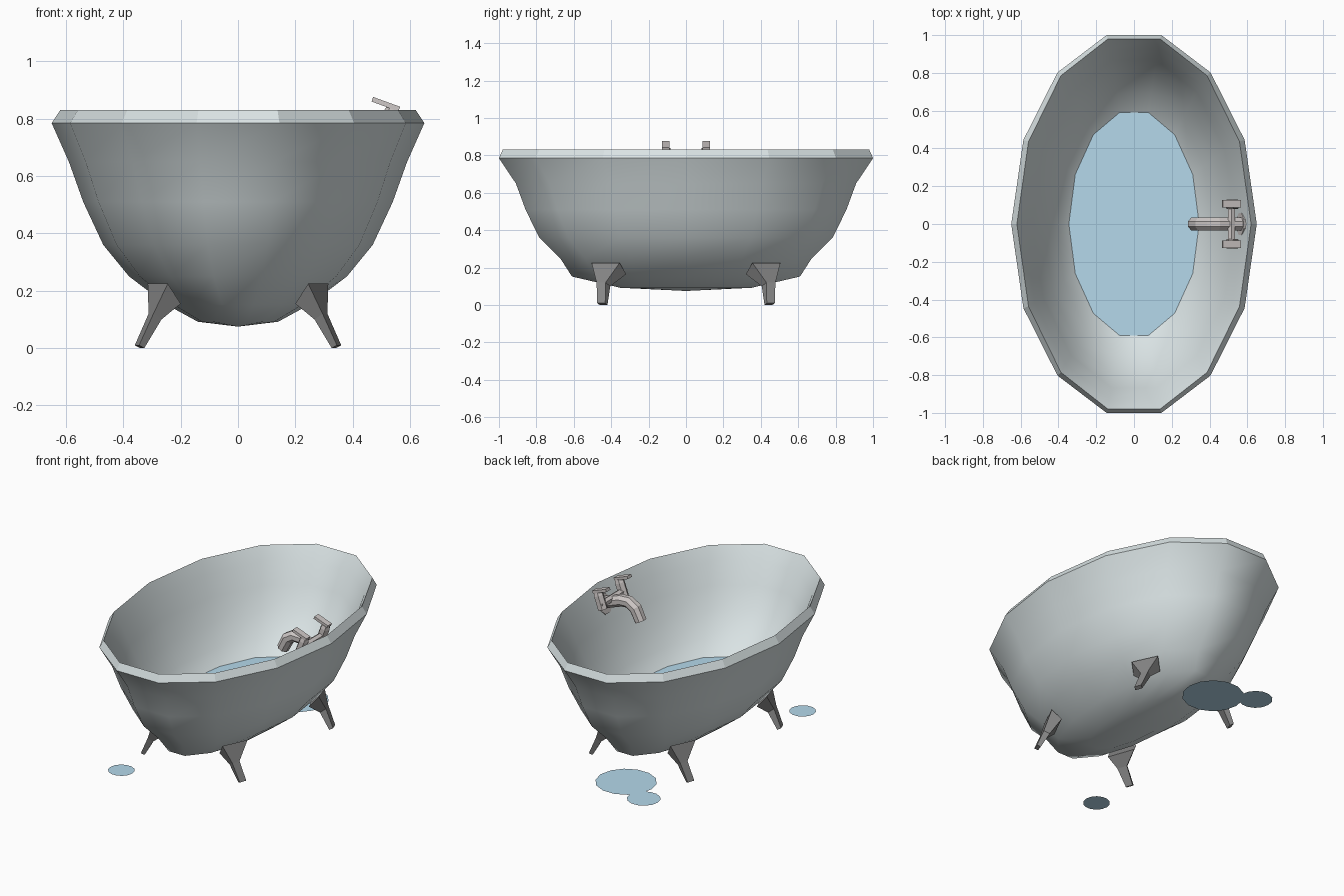
import bpy, bmesh
from math import sin, cos, pi, radians
from mathutils import Vector, Matrix

if "Cube" in bpy.data.objects:
    bpy.data.objects.remove(bpy.data.objects["Cube"])


def material(name, rgb):
    m = bpy.data.materials.new(name)
    m.diffuse_color = (*rgb, 1)
    m.use_nodes = True
    m.node_tree.nodes["Principled BSDF"].inputs["Base Color"].default_value = m.diffuse_color
    return m


ENAMEL = material("enamel", (0.70, 0.77, 0.78))
IRON = material("iron", (0.24, 0.24, 0.24))
METAL = material("metal", (0.62, 0.58, 0.57))
WATER = material("water", (0.46, 0.69, 0.83))


def loft(name, rings, mat, caps=True, smooth=False):
    """Skin a list of equal-length vertex rings."""
    bm = bmesh.new()
    vr = [[bm.verts.new(p) for p in r] for r in rings]
    n = len(rings[0])
    for a, b in zip(vr, vr[1:]):
        for i in range(n):
            f = bm.faces.new((a[i], a[(i + 1) % n], b[(i + 1) % n], b[i]))
            f.smooth = smooth
    if caps:
        bm.faces.new(vr[0])
        bm.faces.new(vr[-1])
    bmesh.ops.remove_doubles(bm, verts=bm.verts, dist=1e-5)
    bmesh.ops.recalc_face_normals(bm, faces=bm.faces)
    me = bpy.data.meshes.new(name)
    bm.to_mesh(me)
    bm.free()
    me.materials.append(mat)
    ob = bpy.data.objects.new(name, me)
    bpy.context.collection.objects.link(ob)
    return ob


def oval(rx, ry, z, n=14, cx=0, cy=0):
    return [(cx + rx * cos(2 * pi * i / n), cy + ry * sin(2 * pi * i / n), z)
            for i in range(n)]


def tube(name, path, radii, mat, n=8):
    """Round section swept along a path."""
    path = [Vector(p) for p in path]
    rings = []
    for i, p in enumerate(path):
        t = (path[min(i + 1, len(path) - 1)] - path[max(i - 1, 0)]).normalized()
        side = Vector((1, 0, 0)) if abs(t.y) > 0.9 else Vector((0, 1, 0))
        up = t.cross(side).normalized()
        side = up.cross(t)
        rings.append([p + radii[i] * (side * cos(2 * pi * (k + .5) / n)
                                      + up * sin(2 * pi * (k + .5) / n))
                      for k in range(n)])
    return loft(name, rings, mat)


# Tub: outer underside up to the rim, then down the inside
profile = [(0, 0, .075), (.14, .36, .092), (.25, .625, .152), (.38, .69, .25),
           (.47, .805, .36), (.54, .88, .51), (.59, .933, .65),
           (.65, 1.026, .785), (.62, 1.005, .83), (.583, .95, .745),
           (.535, .89, .62), (.48, .82, .49), (.41, .71, .365),
           (.335, .59, .27), (.20, .45, .19), (0, 0, .15)]
tub = loft("tub", [oval(*p) for p in profile], ENAMEL, caps=False, smooth=True)
for f in tub.data.polygons:
    if .785 < f.center.z and all(tub.data.vertices[v].co.z > .78 for v in f.vertices):
        f.use_smooth = False

# Water inside and puddles on the floor
def disc(name, cx, cy, rx, ry, z, n=14):
    r = oval(rx, ry, z, n, cx, cy)
    return loft(name, [r, [(cx, cy, z)] * n], WATER, caps=False)

disc("bath_water", 0, 0, .345, .605, .285)
disc("large_puddle", -.04, .654, .177, .177, .002)
disc("small_puddle", -.252, .78, .097, .097, .001)
disc("front_puddle", -.316, -.71, .077, .077, .001)

# Splayed legs: tilted top block, narrow ankle, small foot
leg = [[(.245, .505, .225), (.315, .355, .225), (.27, .32, .165), (.20, .47, .155)],
       [(.295, .478, .12), (.312, .43, .12), (.287, .405, .10), (.267, .465, .10)],
       [(.345, .475, .01), (.36, .432, .01), (.342, .42, 0), (.327, .462, 0)]]
for sx, side in ((1, "right"), (-1, "left")):
    for sy, end in ((1, "back"), (-1, "front")):
        loft(f"{end}_{side}_leg",
             [[(sx * x, sy * y, z) for x, y, z in r] for r in leg], IRON)

# Faucet, tilted square to the wall: local a = out of wall, u = up
tilt = radians(20)
def place(a, y, u):
    return (.585 - a * cos(tilt) + u * sin(tilt), y,
            .705 + a * sin(tilt) + u * cos(tilt))

tube("faucet_plate", [place(-.01, 0, 0), place(.025, 0, 0)], [.075, .062], METAL, 8)
tube("spout", [place(.02, 0, .01), place(.15, 0, .01), place(.20, 0, -.005),
               place(.232, 0, -.045), place(.242, 0, -.125)],
     [.036, .036, .037, .038, .036], METAL)
tube("valve_bar", [place(.085, -.125, .03), place(.085, .125, .03)], [.022] * 2, METAL, 6)
for s, side in ((1, "back"), (-1, "front")):
    tube(f"{side}_valve", [place(.085, s * .105, .0), place(.085, s * .105, .085),
                           place(.085, s * .105, .108)],
         [.03, .03, .024], METAL, 6)
    bar = [[place(a, s * .107 + w, u) for w, u in
            ((-.02, .105), (.02, .105), (.02, .122), (-.02, .122))]
           for a in (.065, .165)]
    loft(f"{side}_lever", bar, METAL)
